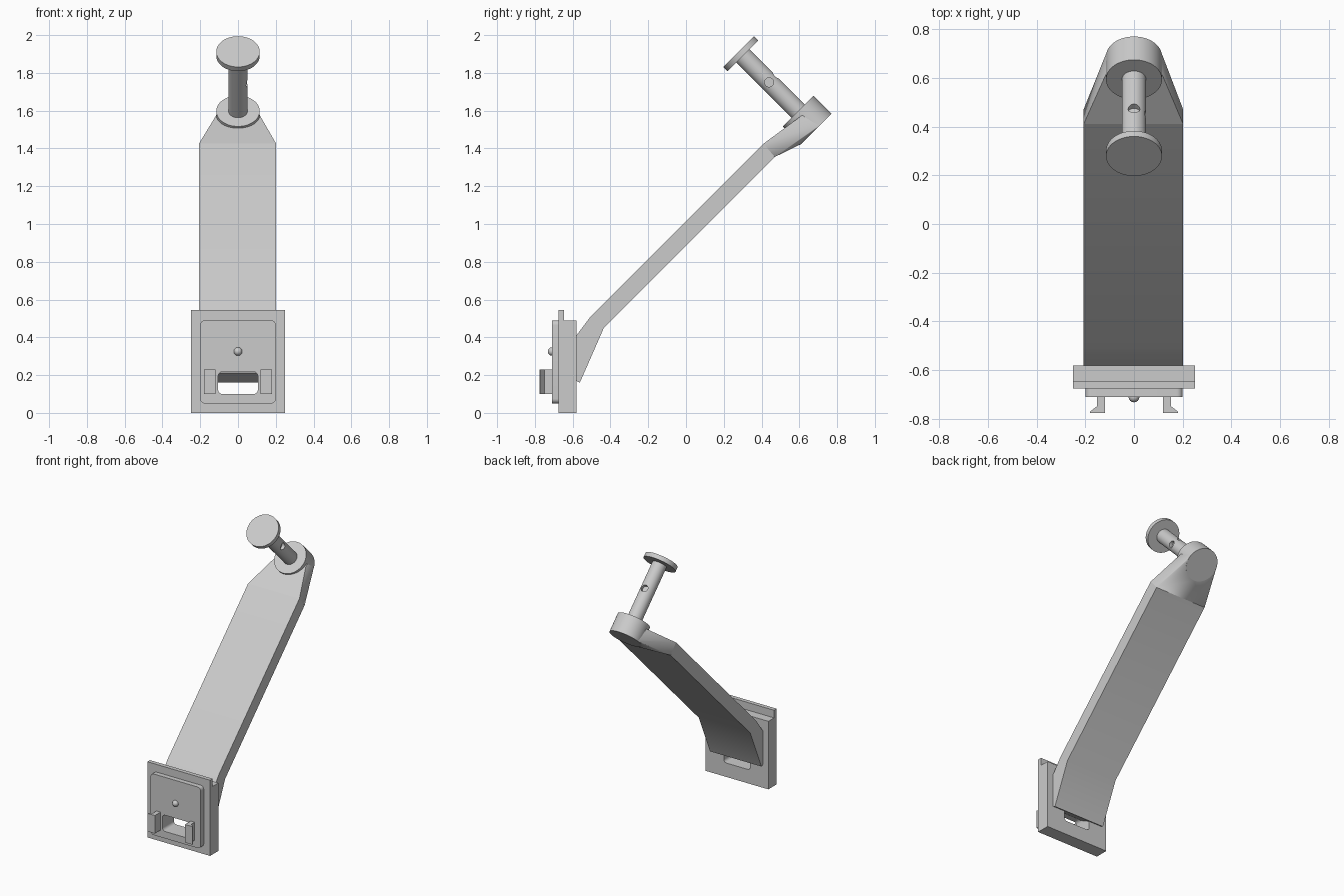
import bpy, bmesh
from math import pi, sin, cos, radians
from mathutils import Vector

cube = bpy.data.objects.get("Cube")
if cube:
    bpy.data.objects.remove(cube, do_unlink=True)

grey = bpy.data.materials.new("light_grey")
grey.use_nodes = True
grey.diffuse_color = (0.6, 0.6, 0.6, 1)
grey.node_tree.nodes["Principled BSDF"].inputs["Base Color"].default_value = (0.6, 0.6, 0.6, 1)


def finish(name, bm):
    bmesh.ops.recalc_face_normals(bm, faces=bm.faces)
    mesh = bpy.data.meshes.new(name)
    bm.to_mesh(mesh)
    bm.free()
    mesh.materials.append(grey)
    obj = bpy.data.objects.new(name, mesh)
    bpy.context.collection.objects.link(obj)
    return obj


def prism(name, points, axis, low, high):
    """Extrude a 2D outline along x, y or z."""
    bm = bmesh.new()

    def place(p, h):
        co = list(p)
        co.insert("xyz".index(axis), h)
        return bm.verts.new(co)

    face = bm.faces.new([place(p, low) for p in points])
    out = bmesh.ops.extrude_face_region(bm, geom=[face])
    shift = Vector([high - low if a == axis else 0 for a in "xyz"])
    verts = [g for g in out["geom"] if isinstance(g, bmesh.types.BMVert)]
    bmesh.ops.translate(bm, verts=verts, vec=shift)
    return finish(name, bm)


def rounded(x0, x1, z0, z1, r, steps=6):
    """Outline of a rectangle with round corners."""
    corners = [(x1 - r, z1 - r), (x0 + r, z1 - r), (x0 + r, z0 + r), (x1 - r, z0 + r)]
    return [(cx + r * cos((q + s / steps) * pi / 2), cz + r * sin((q + s / steps) * pi / 2))
            for q, (cx, cz) in enumerate(corners) for s in range(steps + 1)]


def cylinder(name, start, direction, length, radius):
    bm = bmesh.new()
    bmesh.ops.create_cone(bm, cap_ends=True, segments=64, radius1=radius,
                          radius2=radius, depth=length)
    mat = Vector(direction).to_track_quat("Z", "Y").to_matrix().to_4x4()
    mat.translation = Vector(start) + Vector(direction) * length / 2
    bmesh.ops.transform(bm, matrix=mat, verts=bm.verts)
    return finish(name, bm)


def cut(obj, cutter):
    mod = obj.modifiers.new("cut", "BOOLEAN")
    mod.operation = "DIFFERENCE"
    mod.solver = "EXACT"
    mod.object = cutter
    bpy.context.view_layer.objects.active = obj
    bpy.ops.object.modifier_apply(modifier=mod.name)
    bpy.data.objects.remove(cutter, do_unlink=True)


parts = []

# Mounting plate with a thin top lip, and the raised pad on its front
plate = prism("mounting_plate", [(-0.675, 0), (-0.58, 0), (-0.58, 0.49), (-0.645, 0.49),
                                 (-0.645, 0.545), (-0.675, 0.545)], "x", -0.25, 0.25)
pad = prism("front_pad", rounded(-0.2, 0.2, 0.05, 0.49, 0.025), "y", -0.71, -0.67)
for body in (plate, pad):
    cut(body, prism("slot_cutter", rounded(-0.105, 0.105, 0.1, 0.217, 0.022), "y", -0.9, -0.4))
parts += [plate, pad]

# Locating ball
bm = bmesh.new()
bmesh.ops.create_uvsphere(bm, u_segments=32, v_segments=16, radius=0.022)
bmesh.ops.translate(bm, verts=bm.verts, vec=(0, -0.71, 0.325))
parts.append(finish("locating_ball", bm))

# Barbed clips either side of the slot
hook = [(0.12, -0.7), (0.12, -0.775), (0.18, -0.775), (0.18, -0.77), (0.152, -0.748), (0.152, -0.7)]
for side, sign in (("left", 1), ("right", -1)):
    parts.append(prism(side + "_clip", [(sign * x, y) for x, y in hook], "z", 0.1, 0.23))

# Sloping arm, whose foot runs into the plate above the slot
ARM_X = (-0.207, 0.202)
top_bend, low_bend = (0.41, 1.425), (0.47, 1.355)
parts.append(prism("arm", [(-0.66, 0.21), (-0.562, 0.16), (-0.435, 0.45), low_bend,
                           top_bend, (-0.505, 0.51), (-0.58, 0.41), (-0.66, 0.3)],
                   "x", *ARM_X))

# Boss, pin and end disc share one tilted axis
axis = Vector((0, -1, 1)).normalized()
across = Vector((0, 1, 1)).normalized()
side = Vector((1, 0, 0))
face = Vector((0, 0.593, 1.598))
R = 0.115
boss_base = face - axis * 0.135
parts.append(cylinder("boss", boss_base, axis, 0.135, R))

# Tapered neck blending the arm into the boss
bm = bmesh.new()
for x in ARM_X:
    for y, z in (top_bend, low_bend):
        bm.verts.new((x, y, z))
for s in (-1, 1):
    bm.verts.new(face - axis * 0.031 + side * s * R)
for i in range(64):
    a = radians(i * 360 / 64)
    bm.verts.new(boss_base + axis * 0.0005 + (side * cos(a) + across * sin(a)) * (R - 0.0005))
hull = bmesh.ops.convex_hull(bm, input=bm.verts)
inner = [g for g in hull["geom_interior"] if isinstance(g, bmesh.types.BMVert)]
bmesh.ops.delete(bm, geom=inner, context="VERTS")
parts.append(finish("arm_neck", bm))

# Pin with two shallow holes
pin = cylinder("pin", face - axis * 0.02, axis, 0.44, 0.05)
centre = Vector((0, 0.44, 1.75))
for direction in (side, across):
    cut(pin, cylinder("hole_cutter", centre + direction * 0.025, direction, 0.06, 0.024))
parts.append(pin)
parts.append(cylinder("end_disc", face + axis * 0.413, axis, 0.032, R))

# Smooth round surfaces, keep hard edges
for obj in bpy.context.view_layer.objects:
    obj.select_set(obj in parts)
bpy.context.view_layer.objects.active = parts[0]
bpy.ops.object.shade_smooth_by_angle(angle=radians(30))
